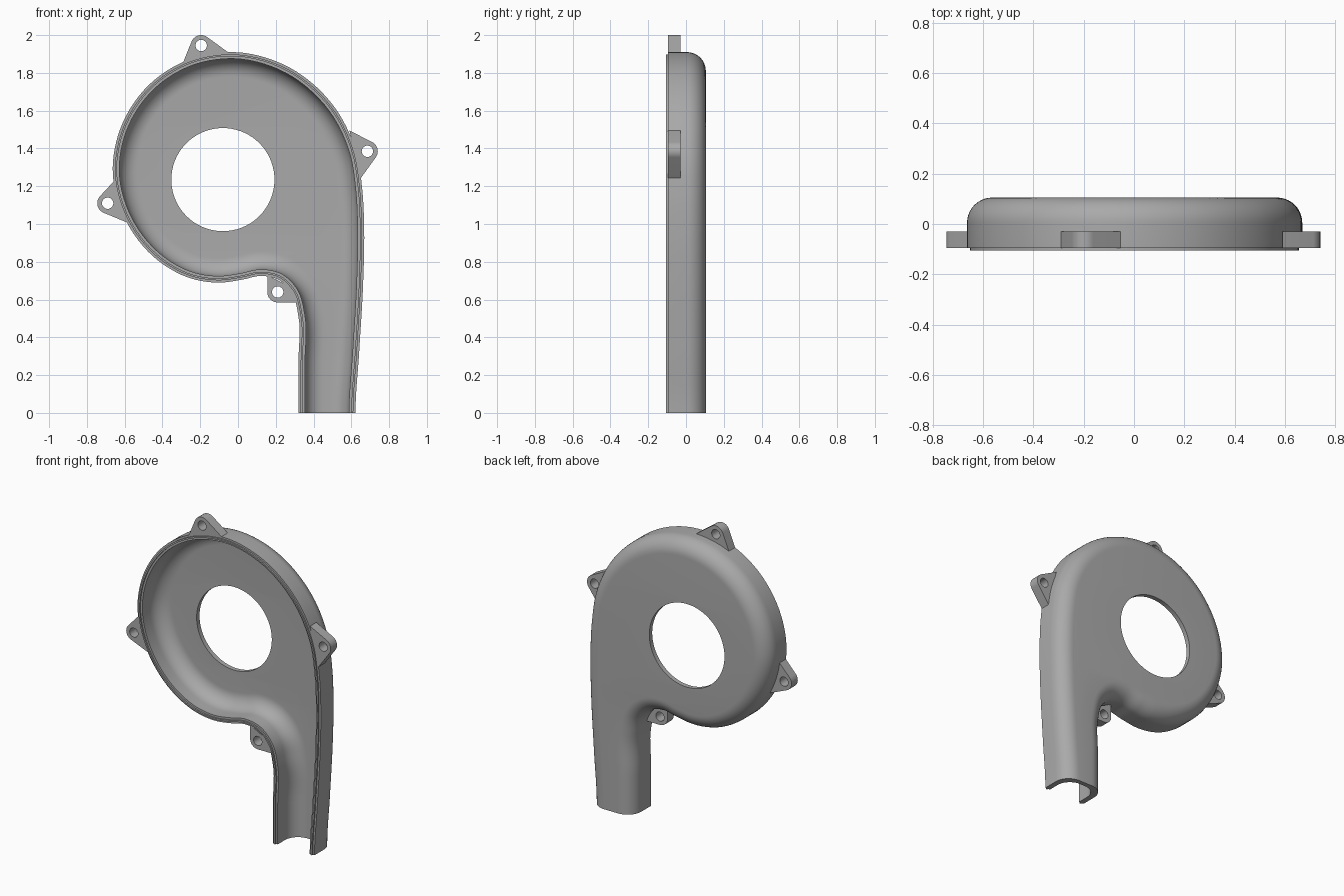
import bpy
import bmesh
import math
from mathutils import Vector, geometry

cube = bpy.data.objects.get("Cube")
if cube:
    bpy.data.objects.remove(cube)

grey = bpy.data.materials.new("plain grey")
grey.use_nodes = True
grey.diffuse_color = (0.4, 0.4, 0.4, 1)
grey.node_tree.nodes["Principled BSDF"].inputs["Base Color"].default_value = (0.4, 0.4, 0.4, 1)

HOLE = Vector((-0.08, 1.235))
HOLE_R = 0.273
BACK, FLOOR, FRONT = 0.105, 0.075, -0.105


def finish(bm, name):
    bmesh.ops.recalc_face_normals(bm, faces=bm.faces)
    mesh = bpy.data.meshes.new(name)
    bm.to_mesh(mesh)
    bm.free()
    mesh.materials.append(grey)
    obj = bpy.data.objects.new(name, mesh)
    bpy.context.collection.objects.link(obj)
    bpy.ops.object.select_all(action='DESELECT')
    obj.select_set(True)
    bpy.context.view_layer.objects.active = obj
    bpy.ops.object.shade_smooth_by_angle(angle=math.radians(30))
    return obj


def smooth_path(points, steps):
    """Hermite curve through the points, with chord-length spacing."""
    p = [Vector(q) for q in points]
    last = len(p) - 1

    def slope(i):
        if i in (0, last):
            return Vector((0, 1 if i == 0 else -1))
        a, b = p[i] - p[i - 1], p[i + 1] - p[i]
        la, lb = a.length, b.length
        return (a / la * lb + b / lb * la) / (la + lb)

    out = []
    for i in range(last):
        length = (p[i + 1] - p[i]).length
        m0, m1 = slope(i) * length, slope(i + 1) * length
        for s in range(steps):
            t = s / steps
            u = 1 - t
            out.append(p[i] * (1 + 2 * t) * u * u + m0 * t * u * u
                       + p[i + 1] * (3 - 2 * t) * t * t - m1 * t * t * u)
    return out + [p[last]]


def circle(centre, radius, count):
    return [centre + radius * Vector((math.cos(a), math.sin(a)))
            for a in (2 * math.pi * i / count for i in range(count))]


# Volute outline in x, z: up the inner side of the outlet, round, and down again
outline = smooth_path([
    (0.32, 0), (0.32, 0.27), (0.32, 0.51), (0.285, 0.635), (0.215, 0.705),
    (0.125, 0.725), (0.02, 0.705), (-0.09, 0.69), (-0.25, 0.712), (-0.415, 0.8),
    (-0.595, 1.02), (-0.663, 1.27), (-0.625, 1.5), (-0.468, 1.74), (-0.256, 1.872),
    (-0.02, 1.91), (0.27, 1.83), (0.51, 1.62), (0.626, 1.38), (0.658, 1.18),
    (0.668, 0.97), (0.663, 0.7), (0.642, 0.33), (0.622, 0)], 7)

normals = []
for i in range(len(outline)):
    d = (outline[min(i + 1, len(outline) - 1)] - outline[max(i - 1, 0)]).normalized()
    normals.append(Vector((d.y, -d.x)))
normals[0], normals[-1] = Vector((1, 0)), Vector((-1, 0))


def fillet(inset, back, radius):
    """Quarter round from side wall to back plate, as (inset, y) pairs."""
    return [(inset + radius * (1 - math.cos(a)), back - radius * (1 - math.sin(a)))
            for a in (math.pi / 2 * i / 10 for i in range(11))]


# Wall section: stepped lip, outer wall and round, then inner round and wall
outer = [(0.022, FRONT), (0.012, FRONT), (0.012, -0.095), (0, -0.095)] + fillet(0, BACK, 0.1)
inner = fillet(0.035, FLOOR, 0.095)[::-1] + [(0.035, -0.095), (0.022, -0.095)]
section = outer + inner

# Casing shell
bm = bmesh.new()
rings = [[bm.verts.new((p.x + n.x * inset, y, p.y + n.y * inset))
          for p, n in zip(outline, normals)] for inset, y in section]
for j, ring in enumerate(rings):
    nxt = rings[(j + 1) % len(rings)]
    if j == len(outer) - 1:
        continue
    for i in range(len(ring) - 1):
        bm.faces.new((ring[i], ring[i + 1], nxt[i + 1], nxt[i]))

# Back plate, both sides, with the round intake opening
k = len(outer) - 1
rims = []
for ring, y in ((rings[k], BACK), (rings[k + 1], FLOOR)):
    rim = [bm.verts.new((q.x, y, q.y)) for q in circle(HOLE, HOLE_R, 72)]
    rims.append(rim)
    loops = [ring, rim]
    flat = [v for loop in loops for v in loop]
    tris = geometry.tessellate_polygon(
        [[Vector((v.co.x, v.co.z, 0)) for v in loop] for loop in loops])
    for tri in tris:
        bm.faces.new([flat[i] for i in tri])
for i in range(len(rims[0])):
    j = (i + 1) % len(rims[0])
    bm.faces.new((rims[0][i], rims[0][j], rims[1][j], rims[1][i]))

# Cut end of the outlet
left = [r[0] for r in rings]
right = [r[-1] for r in rings]
bm.faces.new(left[:k + 1] + right[k::-1] + right[:k:-1] + left[k + 1:])
finish(bm, "casing_shell")


# Mounting ears: a rounded tip round a bolt hole, widening into the wall
def ear(name, centre, base):
    centre = Vector(centre)
    pts = circle(centre, 0.055, 48) + [Vector(b) for b in base]
    hull = [pts[i] for i in geometry.convex_hull_2d(pts)]
    loops = [hull, circle(centre, 0.03, 32)]
    tris = geometry.tessellate_polygon([[q.to_3d() for q in loop] for loop in loops])
    bm = bmesh.new()
    layers = []
    for y in (-0.095, -0.03):
        layer = [[bm.verts.new((q.x, y, q.y)) for q in loop] for loop in loops]
        flat = layer[0] + layer[1]
        for tri in tris:
            bm.faces.new([flat[i] for i in tri])
        layers.append(layer)
    for front, back in zip(*layers):
        for i in range(len(front)):
            j = (i + 1) % len(front)
            bm.faces.new((front[i], front[j], back[j], back[i]))
    finish(bm, name)


ear("top_ear", (-0.195, 1.945), [(-0.295, 1.845), (-0.04, 1.9)])
ear("right_ear", (-0.69, 1.11), [(-0.64, 1.245), (-0.58, 1.005)])
ear("left_ear", (0.685, 1.385), [(0.59, 1.495), (0.648, 1.24)])
ear("lower_ear", (0.21, 0.64), [(0.155, 0.73), (0.29, 0.66), (0.325, 0.585)])
